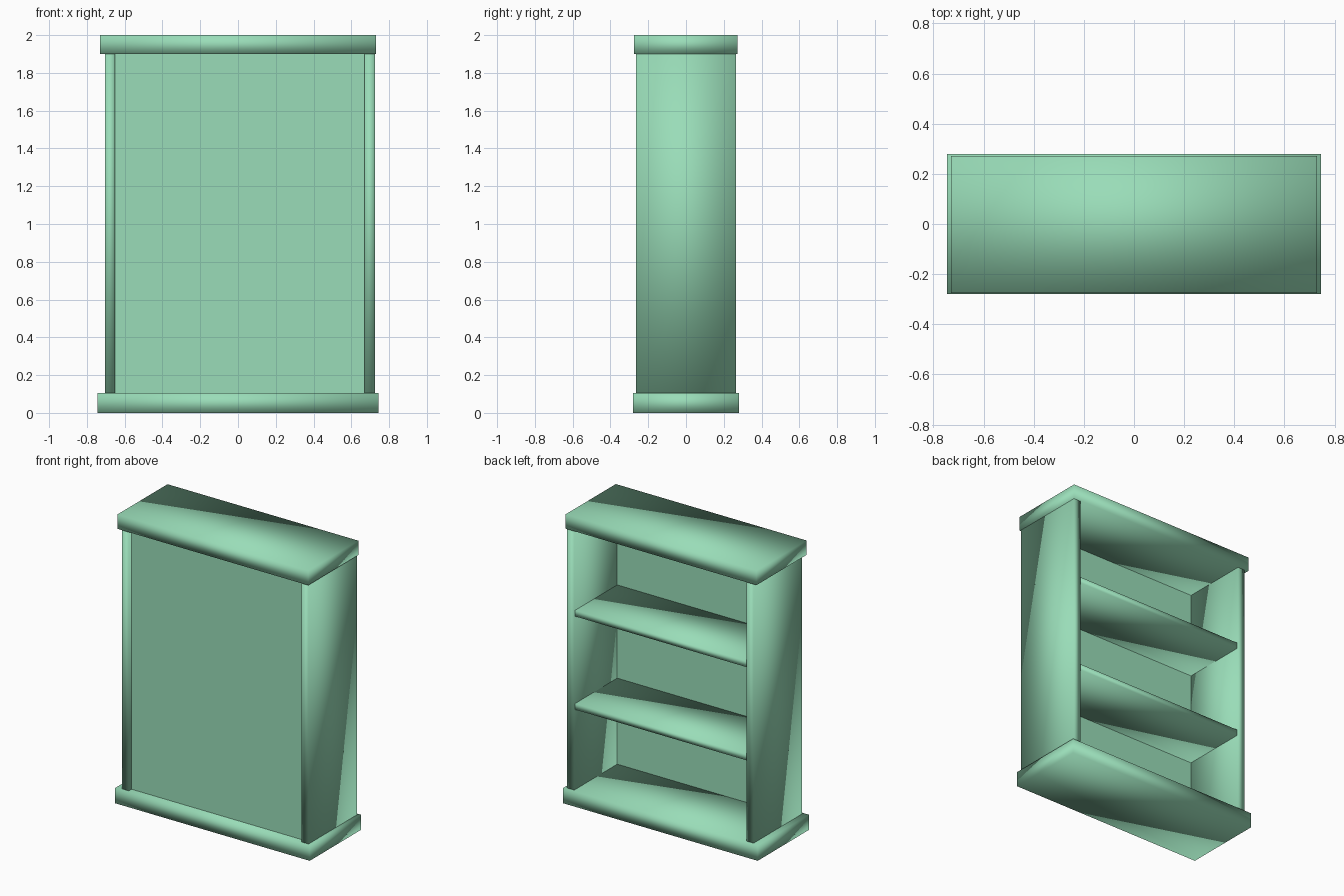
import bpy
import bmesh
from mathutils import Vector

cube = bpy.data.objects.get("Cube")
if cube:
    bpy.data.objects.remove(cube, do_unlink=True)

# Single mint green paint
mint = bpy.data.materials.new("mint_green")
mint.use_nodes = True
colour = (0.32, 0.72, 0.48, 1.0)
mint.diffuse_color = colour
bsdf = next(n for n in mint.node_tree.nodes if n.type == "BSDF_PRINCIPLED")
bsdf.inputs["Base Color"].default_value = colour


def board(name, low, high, smooth=True):
    """Box between two opposite corners; soft boards share their corner normals."""
    low, high = Vector(low), Vector(high)
    bm = bmesh.new()
    bmesh.ops.create_cube(bm, size=1)
    for v in bm.verts:
        v.co = Vector([(lo + hi) / 2 + c * (hi - lo)
                       for lo, hi, c in zip(low, high, v.co)])
    for f in bm.faces:
        f.smooth = smooth
    mesh = bpy.data.meshes.new(name)
    bm.to_mesh(mesh)
    bm.free()
    mesh.materials.append(mint)
    obj = bpy.data.objects.new(name, mesh)
    bpy.context.collection.objects.link(obj)
    return obj


base_top, lid_bottom = 0.105, 1.9
inner_right, inner_left = -0.65, 0.67

# Base and top slabs
board("base", (-0.745, -0.28, 0), (0.745, 0.28, base_top))
board("top", (-0.73, -0.275, lid_bottom), (0.73, 0.272, 2))

# Side walls, sunk slightly into the slabs
wall_z = (base_top - 0.01, lid_bottom + 0.01)
board("right_side", (-0.703, -0.265, wall_z[0]), (inner_right, 0.265, wall_z[1]))
board("left_side", (inner_left, -0.265, wall_z[0]), (0.725, 0.265, wall_z[1]))

# Closing panel, set back a little from the wall edges
board("panel", (inner_right - 0.01, -0.235, wall_z[0]),
      (inner_left + 0.01, -0.205, wall_z[1]), smooth=False)

# Shelves, open toward +y
for name, z in (("lower_shelf", 0.70), ("upper_shelf", 1.345)):
    board(name, (inner_right - 0.01, -0.21, z - 0.042), (inner_left + 0.01, 0.255, z))
